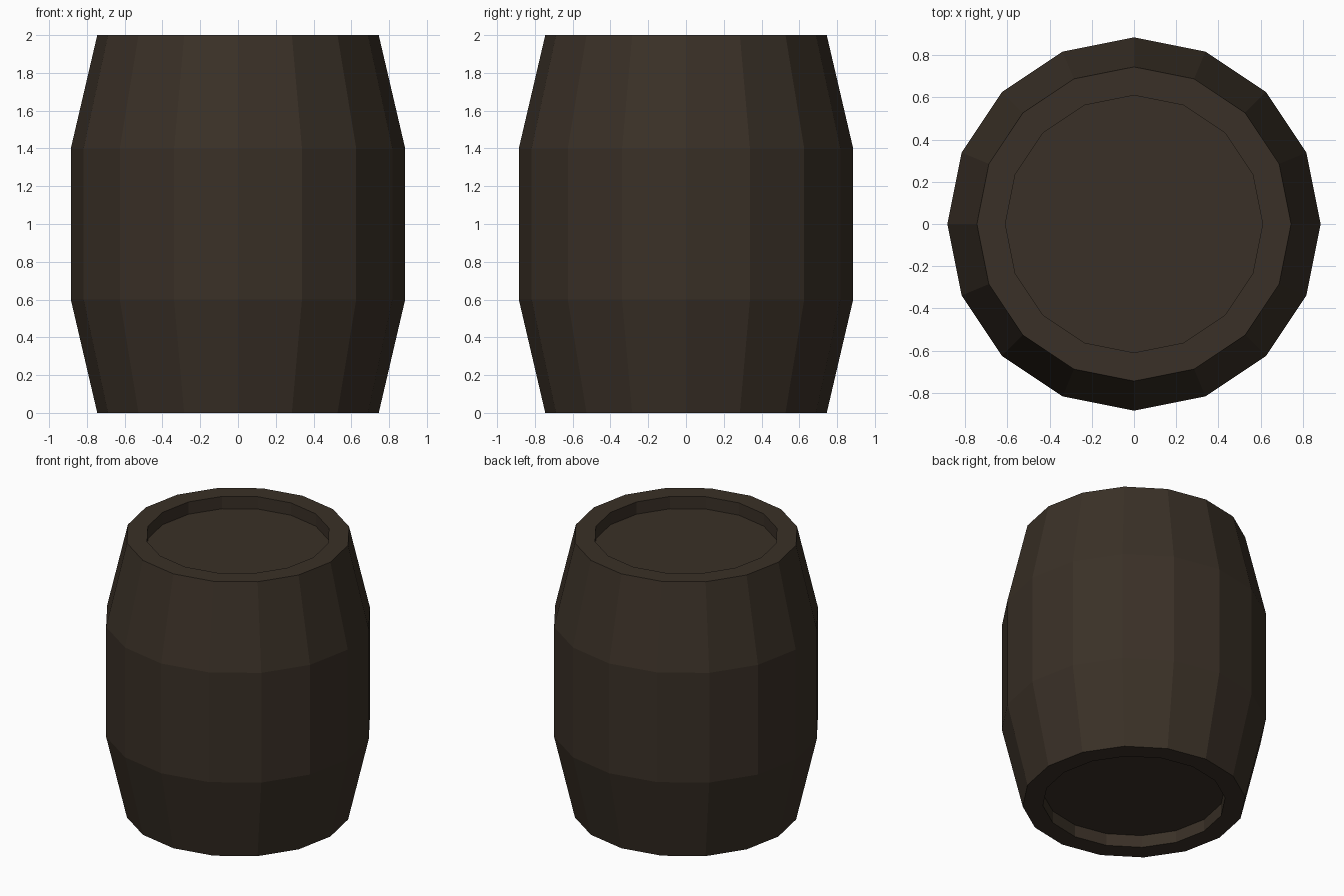
import bpy, bmesh, math

if "Cube" in bpy.data.objects:
    bpy.data.objects.remove(bpy.data.objects["Cube"])

SIDES = 16

# Barrel profile (radius, z), from bottom recess to top recess
profile = [(0.61, 0.09), (0.61, 0.0), (0.745, 0.0), (0.885, 0.6),
           (0.885, 1.4), (0.745, 2.0), (0.61, 2.0), (0.61, 1.91)]

wood = bpy.data.materials.new("dark_wood")
wood.diffuse_color = (0.042, 0.030, 0.020, 1)
wood.use_nodes = True
wood.node_tree.nodes["Principled BSDF"].inputs["Base Color"].default_value = wood.diffuse_color

# Rings of the revolved profile
bm = bmesh.new()
rings = []
for r, z in profile:
    rings.append([bm.verts.new((r * math.cos(2 * math.pi * i / SIDES),
                                r * math.sin(2 * math.pi * i / SIDES), z))
                  for i in range(SIDES)])

# Staves and rims
for low, high in zip(rings, rings[1:]):
    for i in range(SIDES):
        j = (i + 1) % SIDES
        bm.faces.new((low[i], low[j], high[j], high[i]))

# Recessed lids
bm.faces.new(rings[0][::-1])
bm.faces.new(rings[-1])
bmesh.ops.recalc_face_normals(bm, faces=bm.faces)

mesh = bpy.data.meshes.new("barrel")
bm.to_mesh(mesh)
bm.free()
mesh.materials.append(wood)
barrel = bpy.data.objects.new("barrel", mesh)
bpy.context.collection.objects.link(barrel)
